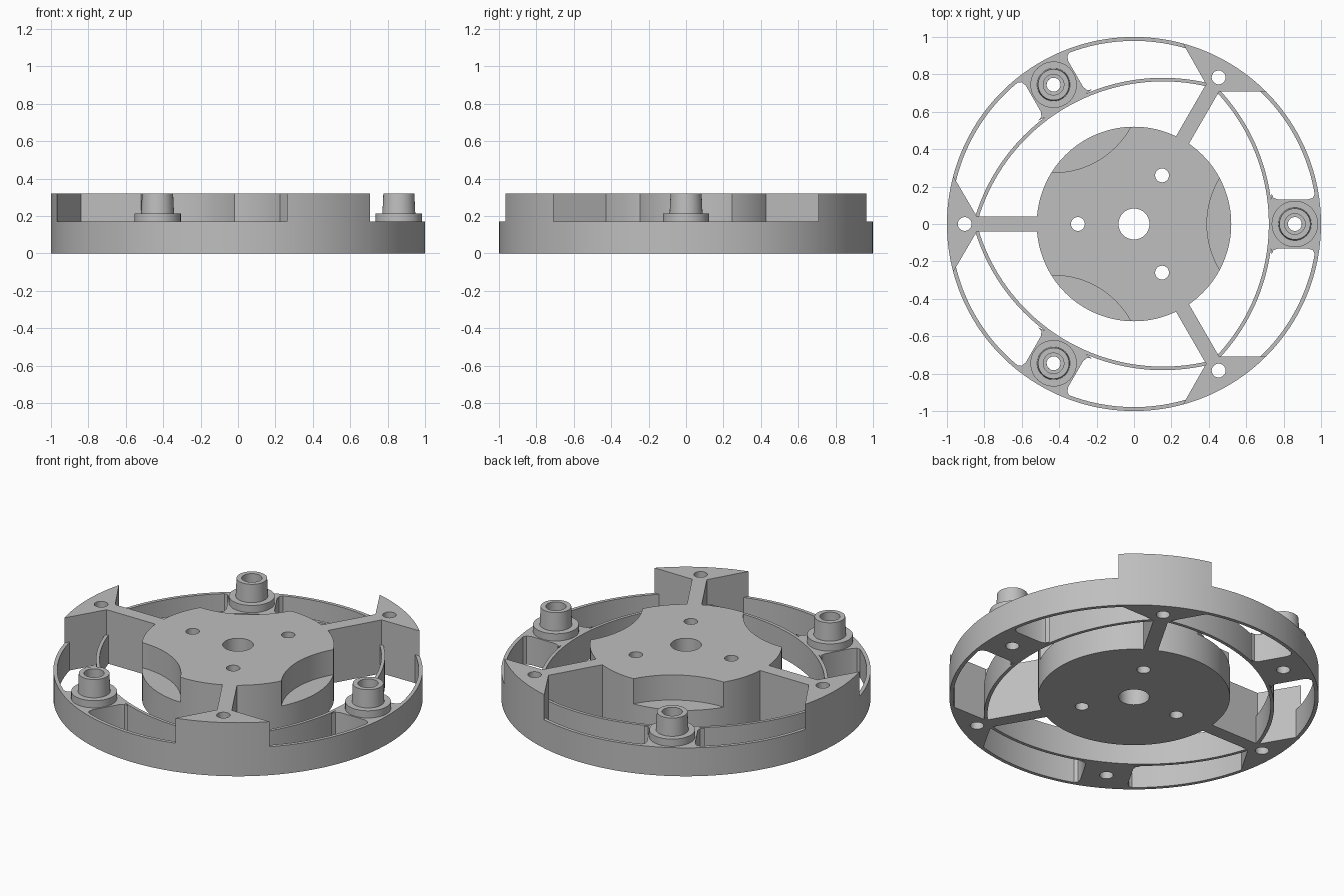
import bpy
import bmesh
from math import cos, sin, pi, radians, asin

if "Cube" in bpy.data.objects:
    bpy.data.objects.remove(bpy.data.objects["Cube"])

LOW, TOP = 0.17, 0.32      # rim height and hub height
BOSS_R = 0.86              # distance of the mounting bosses from the centre
HOLE = 0.037

grey = bpy.data.materials.new("plain_grey")
grey.use_nodes = True
grey.diffuse_color = (0.52, 0.52, 0.52, 1)
grey.node_tree.nodes["Principled BSDF"].inputs["Base Color"].default_value = (0.52, 0.52, 0.52, 1)
parts = []


def arc(r, a0, a1, n, cx=0.0):
    return [(cx + r * cos(a0 + (a1 - a0) * i / n), r * sin(a0 + (a1 - a0) * i / n))
            for i in range(n + 1)]


def add_prism(bm, pts, z0, z1):
    face = bm.faces.new([bm.verts.new((x, y, z0)) for x, y in pts])
    top = bmesh.ops.extrude_face_region(bm, geom=[face])["geom"]
    bmesh.ops.translate(bm, vec=(0, 0, z1 - z0),
                        verts=[v for v in top if isinstance(v, bmesh.types.BMVert)])


def circle(x, y, r, n=32):
    return [(x + px, y + py) for px, py in arc(r, 0, 2 * pi, n)[:-1]]


def finish(name, bm, keep=True):
    bmesh.ops.recalc_face_normals(bm, faces=bm.faces)
    mesh = bpy.data.meshes.new(name)
    bm.to_mesh(mesh)
    bm.free()
    obj = bpy.data.objects.new(name, mesh)
    bpy.context.collection.objects.link(obj)
    if keep:
        mesh.materials.append(grey)
        parts.append(obj)
    return obj


def prism(name, pts, z0, z1):
    bm = bmesh.new()
    add_prism(bm, pts, z0, z1)
    return finish(name, bm)


def cut(obj, shapes):
    """Subtract (outline, bottom, top) prisms and bake the result."""
    bm = bmesh.new()
    for pts, z0, z1 in shapes:
        add_prism(bm, pts, z0, z1)
    cutter = finish("cutter", bm, keep=False)
    cutter.hide_render = True
    mod = obj.modifiers.new("cut", "BOOLEAN")
    mod.operation, mod.solver, mod.object = "DIFFERENCE", "EXACT", cutter
    deps = bpy.context.evaluated_depsgraph_get()
    baked = bpy.data.meshes.new_from_object(obj.evaluated_get(deps))
    obj.modifiers.clear()
    obj.data = baked
    bpy.data.objects.remove(cutter)


def three_fold(obj, start):
    """Place the part and two copies around the centre."""
    for i in range(3):
        o = obj if i == 0 else obj.copy()
        if i:
            o.name = f"{obj.name}_{i + 1}"
            bpy.context.collection.objects.link(o)
            parts.append(o)
        o.rotation_euler.z = radians(start + 120 * i)


# Hub: thick disc with bore, screw holes and scallops that clear the bosses
hub = prism("hub", circle(0, 0, 0.52, 128), 0, TOP)
shapes = [(circle(0, 0, 0.083, 48), -1, 1)]
for a in (0, 120, 240):
    a = radians(a)
    shapes.append((circle(BOSS_R * cos(a), BOSS_R * sin(a), 0.47, 128), LOW, 1))
    shapes.append((circle(-0.3 * cos(a), -0.3 * sin(a), HOLE), -1, 1))
cut(hub, shapes)

# Outer rim and inner curved rib, one span per boss
span = radians(47)
rim = prism("outer_rim", arc(1, -span, span, 48) + arc(0.979, span, -span, 48), 0, LOW)
three_fold(rim, 0)
span = radians(43.6)
rib = prism("inner_rib", arc(1.05, -span, span, 40, -0.31)
            + arc(1.031, span, -span, 40, -0.31), 0, LOW)
three_fold(rib, 0)

# Spoke ending in a flared block that is flush with the rim
flare = asin(0.256)
spoke = prism("spoke", [(0.514, 0.04), (0.514, -0.04), (0.84, -0.04)]
              + arc(1, -flare, flare, 16) + [(0.84, 0.04)], 0, TOP)
cut(spoke, [(circle(0.905, 0, HOLE), -1, 1)])
three_fold(spoke, 60)

# Boss pad between rib and rim, with filleted corners
side = [(0.735, 0.165), (0.745, 0.141), (0.77, 0.131), (0.93, 0.131), (0.956, 0.14), (0.969, 0.165)]
pad = prism("boss_pad", [(0.725, 0)] + side + [(0.985, 0.165), (0.99, 0)]
            + [(0.985, -0.165)] + [(x, -y) for x, y in reversed(side)], 0, LOW)
cut(pad, [(circle(BOSS_R, 0, HOLE), -1, 1)])
three_fold(pad, 0)

# Boss: flange and counterbored tube, revolved around its own axis
profile = [(HOLE, LOW), (0.124, LOW), (0.124, 0.213), (0.088, 0.213),
           (0.083, TOP), (0.055, TOP), (0.055, 0.2), (HOLE, 0.2)]
bm = bmesh.new()
steps = 48
rings = [[bm.verts.new((BOSS_R + r * cos(2 * pi * i / steps), r * sin(2 * pi * i / steps), z))
          for r, z in profile] for i in range(steps)]
for i in range(steps):
    a, b = rings[i], rings[(i + 1) % steps]
    for j in range(len(profile)):
        k = (j + 1) % len(profile)
        bm.faces.new((a[j], b[j], b[k], a[k]))
three_fold(finish("boss", bm), 0)

# Smooth curved walls, keep hard edges
bpy.ops.object.select_all(action="DESELECT")
for o in parts:
    o.select_set(True)
bpy.context.view_layer.objects.active = hub
bpy.ops.object.shade_smooth_by_angle(angle=radians(30))
